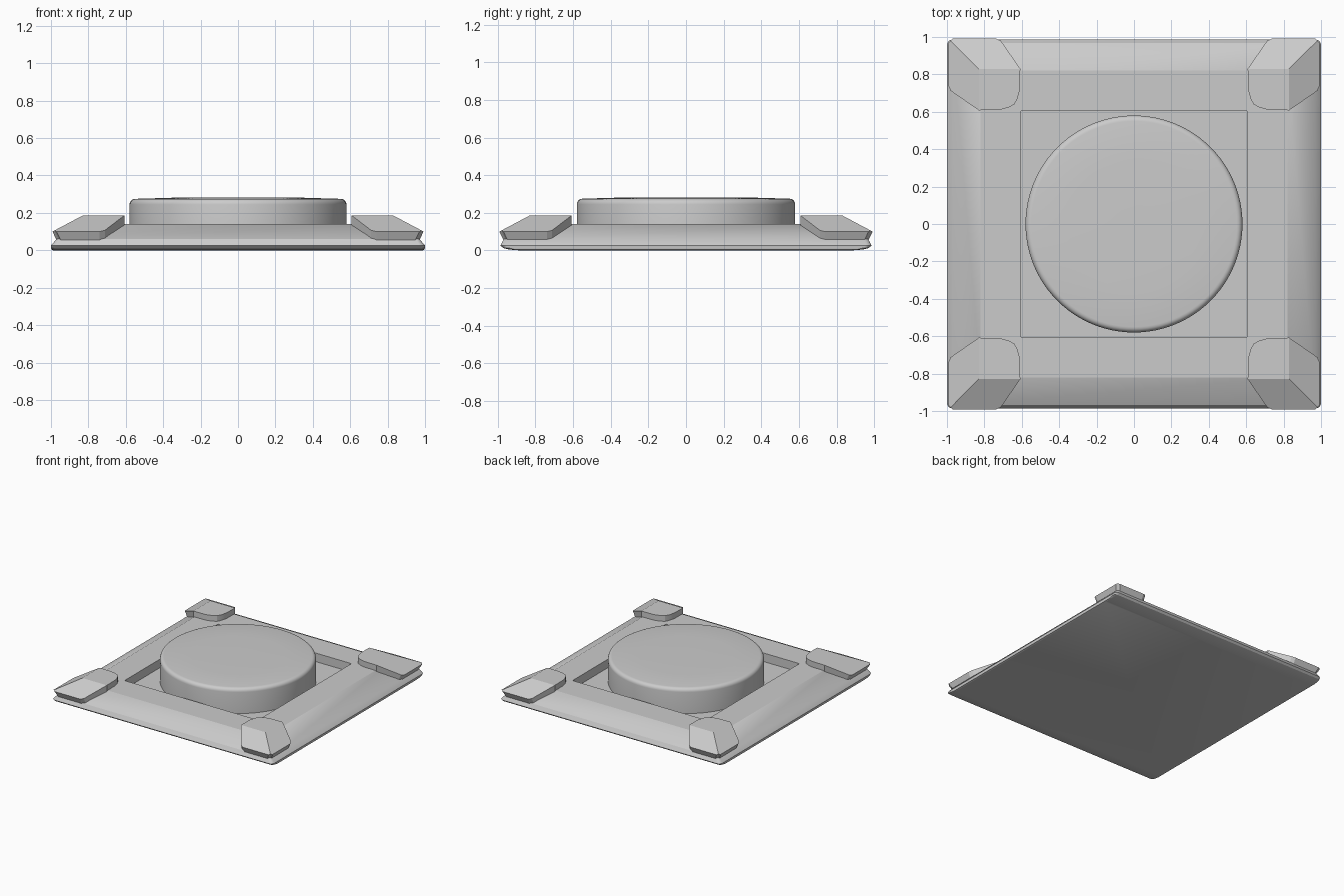
import bpy, bmesh, math
from mathutils import Vector

if "Cube" in bpy.data.objects:
    bpy.data.objects.remove(bpy.data.objects["Cube"])


def finish(bm, name, angle=25):
    bmesh.ops.remove_doubles(bm, verts=bm.verts, dist=1e-5)
    bmesh.ops.recalc_face_normals(bm, faces=bm.faces)
    me = bpy.data.meshes.new(name)
    bm.to_mesh(me)
    bm.free()
    ob = bpy.data.objects.new(name, me)
    bpy.context.collection.objects.link(ob)
    bpy.ops.object.select_all(action='DESELECT')
    ob.select_set(True)
    bpy.context.view_layer.objects.active = ob
    bpy.ops.object.shade_smooth_by_angle(angle=math.radians(angle))
    return ob


def loft(rings, name, angle=25):
    """Skin a stack of equal-length rings and cap both ends."""
    bm = bmesh.new()
    loops = [[bm.verts.new(p) for p in ring] for ring in rings]
    n = len(loops[0])
    for a, b in zip(loops, loops[1:]):
        for i in range(n):
            j = (i + 1) % n
            bm.faces.new((a[i], a[j], b[j], b[i]))
    bm.faces.new(loops[0][::-1])
    bm.faces.new(loops[-1])
    return finish(bm, name, angle)


def rounded_rect(hx, hy, z, r, seg=5):
    pts = []
    for k, (sx, sy) in enumerate(((1, 1), (-1, 1), (-1, -1), (1, -1))):
        for i in range(seg + 1):
            a = math.pi / 2 * (k + i / seg)
            pts.append((sx * (hx - r) + r * math.cos(a),
                        sy * (hy - r) + r * math.sin(a), z))
    return pts


# Base frame: bottom edge rolls up at front and back, sloped rim, sunken square
levels = [(0.99, 0.88, 0, .03), (0.997, 0.94, .005, .03), (1.0, 0.972, .013, .03),
          (1.0, 0.986, .026, .03), (0.97, 0.968, .06, .02),
          (0.82, 0.82, .14, 0), (0.605, 0.605, .14, 0), (0.605, 0.605, .07, 0)]
loft([rounded_rect(*lv) for lv in levels], "base_frame")

# Central round button with softened top edge
profile = [(0.58, .065), (0.58, .245)]
profile += [(0.55 + 0.03 * math.cos(a), 0.245 + 0.03 * math.sin(a))
            for a in (math.radians(d) for d in (18, 36, 54, 72, 90))]
profile += [(0.35, .281), (0.1, .282)]
N = 96
loft([[(r * math.cos(2 * math.pi * i / N), r * math.sin(2 * math.pi * i / N), z)
       for i in range(N)] for r, z in profile], "round_button", 35)

# Corner guards: plan outline symmetric about the diagonal, folded over the rim
half = [(0.992, 0.97), (0.992, 0.74), (0.98, 0.712), (0.83, 0.608),
        (0.72, 0.61), (0.67, 0.623), (0.64, 0.64)]
outline = half + [(y, x) for x, y in reversed(half[:-1])]


def corner_guard(sx, sy, name):
    bm = bmesh.new()
    face = bm.faces.new([bm.verts.new((x, y, 0.186)) for x, y in outline])
    ext = bmesh.ops.extrude_face_region(bm, geom=[face])
    low = [v for v in ext["geom"] if isinstance(v, bmesh.types.BMVert)]
    bmesh.ops.translate(bm, verts=low, vec=(0, 0, -0.052))
    for co, no in (((.83, 0, 0), (1, 0, 0)), ((0, .83, 0), (0, 1, 0)),
                   ((0, 0, 0), (1, -1, 0))):
        bmesh.ops.bisect_plane(bm, geom=bm.verts[:] + bm.edges[:] + bm.faces[:],
                               plane_co=co, plane_no=Vector(no).normalized())
    for v in bm.verts:
        under = v.co.z < 0.16
        v.co.z -= max(0, max(v.co.x, v.co.y) - 0.83) * 0.53
        if under:  # undercut along the outer edges
            v.co.x -= 0.025 if v.co.x > 0.95 else 0
            v.co.y -= 0.025 if v.co.y > 0.95 else 0
        v.co.x *= sx
        v.co.y *= sy
    return finish(bm, name, 22)


for sx, side in ((1, "right"), (-1, "left")):
    for sy, end in ((1, "back"), (-1, "front")):
        corner_guard(sx, sy, f"corner_guard_{end}_{side}")
